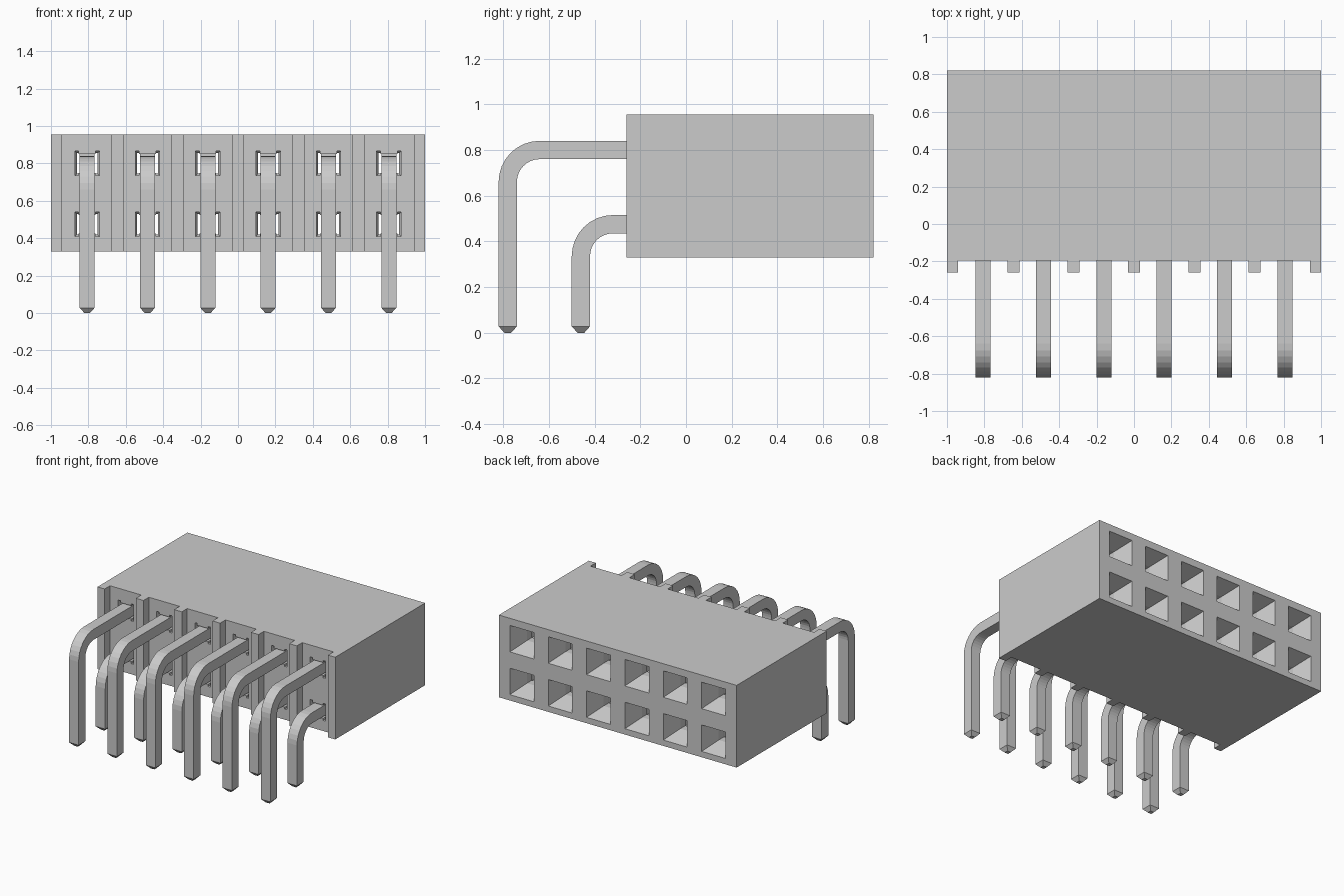
import bpy, bmesh
from math import sin, cos, pi
from mathutils import Vector

if "Cube" in bpy.data.objects:
    bpy.data.objects.remove(bpy.data.objects["Cube"])

PITCH = 0.3226
XS = [(i - 2.5) * PITCH for i in range(6)]
ROWS = [(0.80, -0.78), (0.475, -0.46)]      # (height of row, y of vertical leg)


def loft(bm, rings):
    """Skin a list of equal-length point rings and cap both ends."""
    vs = [[bm.verts.new(p) for p in r] for r in rings]
    n = len(vs[0])
    for a, b in zip(vs, vs[1:]):
        for i in range(n):
            bm.faces.new((a[i], a[(i + 1) % n], b[(i + 1) % n], b[i]))
    bm.faces.new(vs[0])
    bm.faces.new(vs[-1])


def finish(bm, name):
    bmesh.ops.recalc_face_normals(bm, faces=bm.faces)
    me = bpy.data.meshes.new(name)
    bm.to_mesh(me)
    bm.free()
    ob = bpy.data.objects.new(name, me)
    bpy.context.collection.objects.link(ob)
    return ob


def rect(x, y, z, hx, hz):
    return [(x + sx * hx, y, z + sz * hz) for sx, sz in ((-1, -1), (1, -1), (1, 1), (-1, 1))]


# Housing: ribbed plan outline extruded upwards
outline = [(1, 0.82), (-1, 0.82), (-1, -0.26)]
for i, x in enumerate(XS):
    h = PITCH / 2 - 0.032
    l = -0.94 if i == 0 else x - h
    r = 0.94 if i == 5 else x + h
    outline += [(l, -0.26), (l, -0.195), (r, -0.195), (r, -0.26)]
outline.append((1, -0.26))
bm = bmesh.new()
loft(bm, [[(x, y, z) for x, y in outline] for z in (0.33, 0.955)])
housing = finish(bm, "housing")

# Cutter for sockets: funnel mouth, throat, then contact chamber
socket = bmesh.new()
slot = bmesh.new()
H = [(-.065, -.065), (-.045, -.065), (-.045, -.05), (.045, -.05), (.045, -.065), (.065, -.065)]
H += [(-a, -b) for a, b in H]
for z, _ in ROWS:
    for x in XS:
        loft(socket, [rect(x, y, z, hw, hw) for y, hw in
                      ((0.834, 0.105), (0.68, 0.055), (0.62, 0.055), (0.60, 0.066), (-0.13, 0.066))])
        # H-shaped slot where the pin leaves the housing
        loft(slot, [[(x + a, y, z + b) for a, b in H] for y in (-0.24, -0.10)])

for bmc, name in ((socket, "socket_cutter"), (slot, "slot_cutter")):
    cutter = finish(bmc, name)
    cutter.hide_render = True
    mod = housing.modifiers.new(name, 'BOOLEAN')
    mod.operation = 'DIFFERENCE'
    mod.solver = 'EXACT'
    mod.object = cutter
    bpy.context.view_layer.objects.active = housing
    bpy.ops.object.modifier_apply(modifier=mod.name)
    bpy.data.objects.remove(cutter)


# Bent square pin with tapered tip
def pin_mesh(z, y, name):
    bm = bmesh.new()
    w, rad = 0.04, 0.14
    stations = [(Vector((0, y, 0)), Vector((0, 1, 0)), 0.015),
                (Vector((0, y, 0.028)), Vector((0, 1, 0)), w)]
    for k in range(9):
        a = pi / 2 * k / 8
        n = Vector((0, cos(a), -sin(a)))
        stations.append((Vector((0, y + rad, z - rad)) - n * rad, n, w))
    stations.append((Vector((0, 0.05, z)), Vector((0, 0, -1)), w))
    loft(bm, [[c + Vector((sx * h, 0, 0)) + n * (sn * h)
               for sx, sn in ((-1, -1), (1, -1), (1, 1), (-1, 1))] for c, n, h in stations])
    # Contact leaves above and below the pin inside the chamber
    for s in (-1, 1):
        loft(bm, [rect(0, yy, z + s * d, w, 0.007) for yy, d in
                  ((-0.12, 0.047), (0.05, 0.047), (0.45, 0.025), (0.58, 0.05))])
    return finish(bm, name)


for (z, y), row in zip(ROWS, ("upper", "lower")):
    first = pin_mesh(z, y, row + "_pin")
    first.location.x = XS[0]
    for x in XS[1:]:
        ob = first.copy()
        ob.location.x = x
        bpy.context.collection.objects.link(ob)
